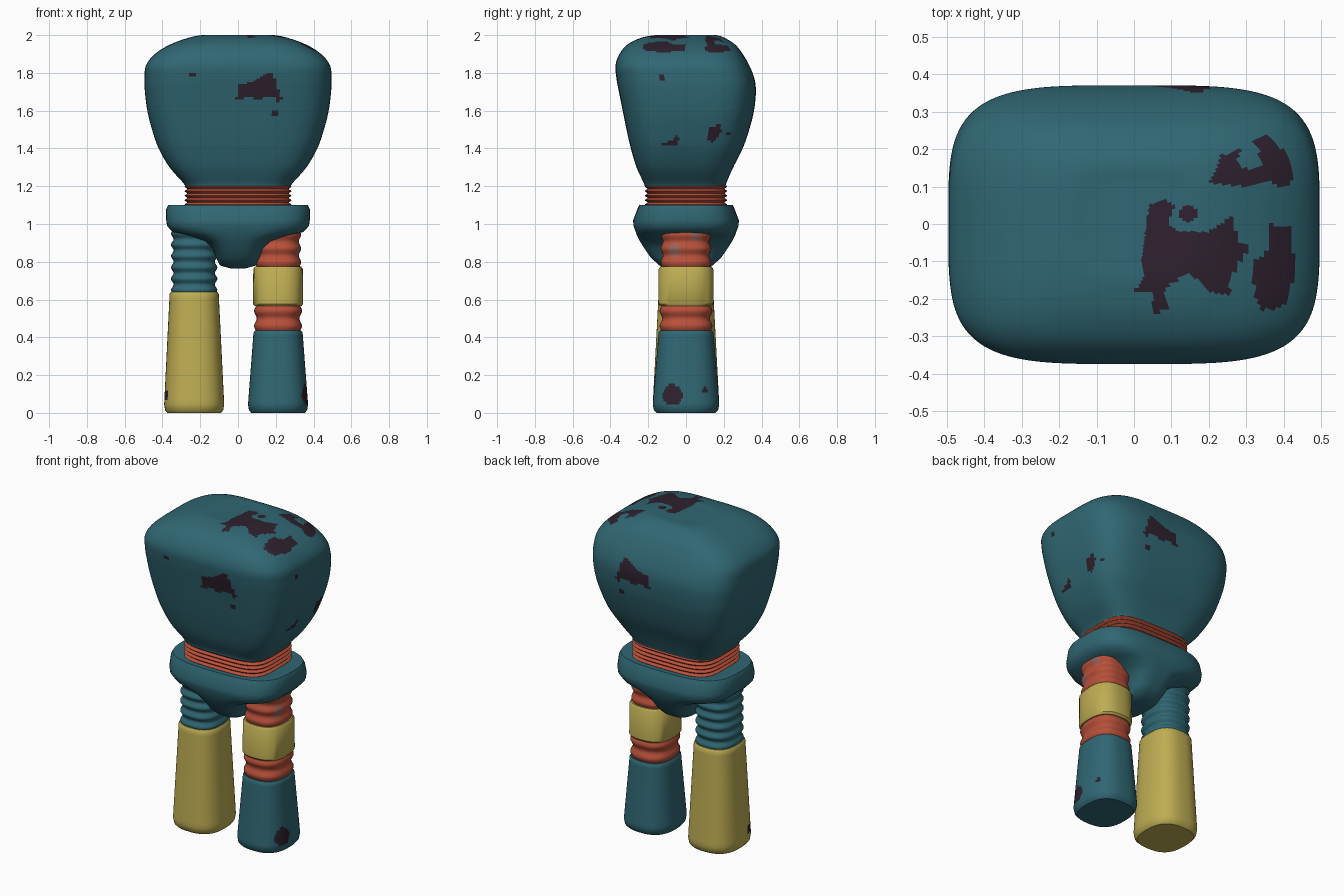
import bpy, bmesh, math
from mathutils import Vector

if "Cube" in bpy.data.objects:
    bpy.data.objects.remove(bpy.data.objects["Cube"])


def material(name, r, g, b):
    m = bpy.data.materials.new(name)
    lin = [((c / 255 + 0.055) / 1.055) ** 2.4 for c in (r, g, b)]
    m.diffuse_color = (*lin, 1)
    m.use_nodes = True
    m.node_tree.nodes["Principled BSDF"].inputs["Base Color"].default_value = m.diffuse_color
    return m


TEAL = material("teal paint", 48, 103, 115)
YELLOW = material("yellow paint", 190, 173, 83)
RED = material("red rubber", 184, 80, 58)
DARK = material("dark rust", 46, 33, 46)
GREY = material("worn grey", 150, 100, 90)


def spline(keys, sub):
    """Smooth curve through section keys."""
    keys = [Vector(k) for k in keys]
    out = []
    for i in range(len(keys) - 1):
        p0, p1 = keys[max(i - 1, 0)], keys[i]
        p2, p3 = keys[i + 1], keys[min(i + 2, len(keys) - 1)]
        for j in range(sub):
            t = j / sub
            out.append(0.5 * (2 * p1 + (p2 - p0) * t + (2 * p0 - 5 * p1 + 4 * p2 - p3) * t * t
                              + (3 * p1 - p0 - 3 * p2 + p3) * t ** 3))
    return out + [keys[-1]]


def loft(name, keys, mats, cx=0, power=4, segs=48, sub=1, paint=None):
    """Stack rounded-rectangle sections given as (z, half x, y front, y back)."""
    bm = bmesh.new()
    rings = []
    for z, hx, y0, y1 in (spline(keys, sub) if sub > 1 else keys):
        ring = []
        for i in range(segs):
            a = 2 * math.pi * i / segs
            c, s = math.cos(a), math.sin(a)
            r = (abs(c) ** power + abs(s) ** power) ** (-1 / power)
            ring.append(bm.verts.new((cx + hx * r * c, (y0 + y1) / 2 + (y1 - y0) / 2 * r * s, z)))
        rings.append(ring)
    for lo, hi in zip(rings, rings[1:]):
        for i in range(segs):
            j = (i + 1) % segs
            bm.faces.new((lo[i], lo[j], hi[j], hi[i]))
    bm.faces.new(rings[0][::-1])
    bm.faces.new(rings[-1])
    bm.normal_update()
    for f in bm.faces:
        f.smooth = True
        if paint and paint(f.calc_center_median(), f.normal):
            f.material_index = 1
    me = bpy.data.meshes.new(name)
    bm.to_mesh(me)
    bm.free()
    for m in mats:
        me.materials.append(m)
    ob = bpy.data.objects.new(name, me)
    bpy.context.collection.objects.link(ob)
    return ob


def ribs(z0, z1, count, hx, hy, amp, steps=8):
    """Bellows sections between two heights."""
    out = []
    for i in range(count * steps + 1):
        d = amp * (0.5 - 0.5 * math.cos(2 * math.pi * i / steps)) - amp
        out.append((z0 + (z1 - z0) * i / (count * steps), hx + d, -hy - d, hy + d))
    return out


def inside(u, v, poly):
    hit = False
    for (a, b), (c, d) in zip(poly, poly[1:] + poly[:1]):
        if (b > v) != (d > v) and u < a + (v - b) * (c - a) / (d - b):
            hit = not hit
    return hit


def spot(u, v, a, b, ru, rv=None):
    return ((u - a) / ru) ** 2 + ((v - b) / (rv or ru)) ** 2 < 1


# rust patch outlines on the top, front/back and right side of the torso
top_main = [(0, -.18), (.03, -.14), (.02, -.1), (.04, .05), (.08, .065), (.11, .05), (.09, 0),
            (.12, -.02), (.2, -.02), (.26, .02), (.28, -.05), (.31, -.06), (.27, -.12), (.25, -.19),
            (.2, -.18), (.15, -.13), (.08, -.17), (.09, -.23), (.05, -.24), (.05, -.18)]
top_back = [(.2, .11), (.23, .18), (.28, .2), (.28, .16), (.31, .14), (.34, .16), (.32, .23),
            (.36, .24), (.42, .17), (.42, .1), (.38, .1), (.37, .12), (.3, .1)]
top_front = [(.36, 0), (.42, -.01), (.43, -.14), (.4, -.22), (.34, -.23), (.32, -.18), (.32, -.1), (.36, -.07)]
face_patch = [(-.01, 1.66), (0, 1.74), (.07, 1.75), (.14, 1.79), (.19, 1.81), (.2, 1.73), (.24, 1.66),
              (.21, 1.64), (.19, 1.68), (.1, 1.66), (.05, 1.68), (.02, 1.65)]
side_a = [(-.14, 1.42), (-.08, 1.44), (-.05, 1.47), (-.03, 1.45), (-.05, 1.42)]
side_b = [(.11, 1.45), (.12, 1.51), (.18, 1.53), (.19, 1.49), (.14, 1.43)]


def torso_rust(p, n):
    if n.z > 0.45:
        return (any(inside(p.x, p.y, s) for s in (top_main, top_back, top_front))
                or spot(p.x, p.y, .145, .028, .023))
    if abs(n.y) > abs(n.x):
        return (inside(p.x, p.z, face_patch) or spot(p.x, p.z, .2, 1.59, .018)
                or (n.y < 0 and spot(p.x, p.z, -.24, 1.79, .014)))
    if n.x > 0:
        return (inside(p.y, p.z, side_a) or inside(p.y, p.z, side_b)
                or spot(p.y, p.z, .23, 1.48, .012) or spot(p.y, p.z, -.125, 1.775, .015))
    return False


# torso: broad rounded chest tapering to the waist
loft("torso", [(1.2, .28, -.22, .21), (1.22, .292, -.225, .215), (1.3, .362, -.262, .25),
               (1.4, .42, -.292, .3), (1.5, .455, -.315, .335), (1.6, .48, -.335, .36),
               (1.7, .493, -.355, .37), (1.77, .495, -.368, .362), (1.84, .487, -.373, .335),
               (1.9, .44, -.352, .3), (1.95, .36, -.31, .26), (1.985, .265, -.24, .205),
               (2.0, .19, -.16, .16), (2.0, .12, -.1, .11), (2.0, .06, -.05, .06),
               (2.0, .005, -.005, .005)],
     [TEAL, DARK], segs=192, sub=7, paint=torso_rust)

# waist: five-ring bellows
loft("waist_bellows", ribs(1.09, 1.21, 5, .283, .218, .014), [RED], segs=64)

# pelvis: hip band with a rounded keel between the legs
loft("pelvis", [(.765, .04, -.07, .07), (.78, .095, -.14, .14), (.82, .115, -.185, .185),
                (.87, .135, -.22, .22), (.91, .18, -.245, .245), (.94, .27, -.26, .26),
                (.957, .345, -.266, .266), (.99, .376, -.278, .278), (1.02, .38, -.28, .28),
                (1.08, .38, -.257, .257), (1.1, .37, -.248, .248)],
     [TEAL], power=3.2, segs=64)


def leg_part(name, cx, keys, mats, paint=None, segs=32):
    loft(name, keys, mats, cx=cx, power=2.6, segs=segs, paint=paint)


def shin(top, sub=24):
    """Flared lower leg with a chamfered sole."""
    keys = [(0, .142, -.155, .155), (.015, .154, -.17, .17)]
    for i in range(sub + 1):
        t = i / sub
        hx, hy = .159 - .029 * t, .176 - .031 * t
        keys.append((.045 + (top - .055) * t, hx, -hy, hy))
    return keys + [(top, .122, -.137, .137)]


LX, RX = -.232, .212

# left leg
leg_part("left_thigh_bellows", LX, ribs(.62, .98, 6, .123, .135, .014), [TEAL])
leg_part("left_shin", LX, shin(.64), [YELLOW, DARK],
         lambda p, n: n.x < -.3 and spot(p.y, p.z, -.08, .09, .025, .03), 96)

# right leg
leg_part("right_thigh_bellows", RX, ribs(.76, .98, 3, .122, .134, .012), [RED, GREY],
         lambda p, n: n.x > .2 and (spot(p.y, p.z, -.06, .86, .03, .04) or spot(p.y, p.z, .05, .93, .025)), 64)
leg_part("right_knee_cuff", RX, [(.565, .124, -.137, .137), (.577, .133, -.147, .147),
                                 (.762, .131, -.145, .145), (.775, .122, -.136, .136)], [YELLOW])
leg_part("right_knee_bellows", RX, ribs(.42, .58, 2, .127, .14, .014), [RED])
leg_part("right_shin", RX, shin(.435), [TEAL, DARK],
         lambda p, n: n.x > .2 and (spot(p.y, p.z, -.072, .095, .052, .056)
                                    or spot(p.y, p.z, .1, .12, .015)), 128)

# smooth shading that keeps sharp rims
bpy.ops.object.select_all(action='DESELECT')
for ob in bpy.context.collection.objects:
    ob.select_set(True)
    bpy.context.view_layer.objects.active = ob
bpy.ops.object.shade_smooth_by_angle(angle=math.radians(40))
